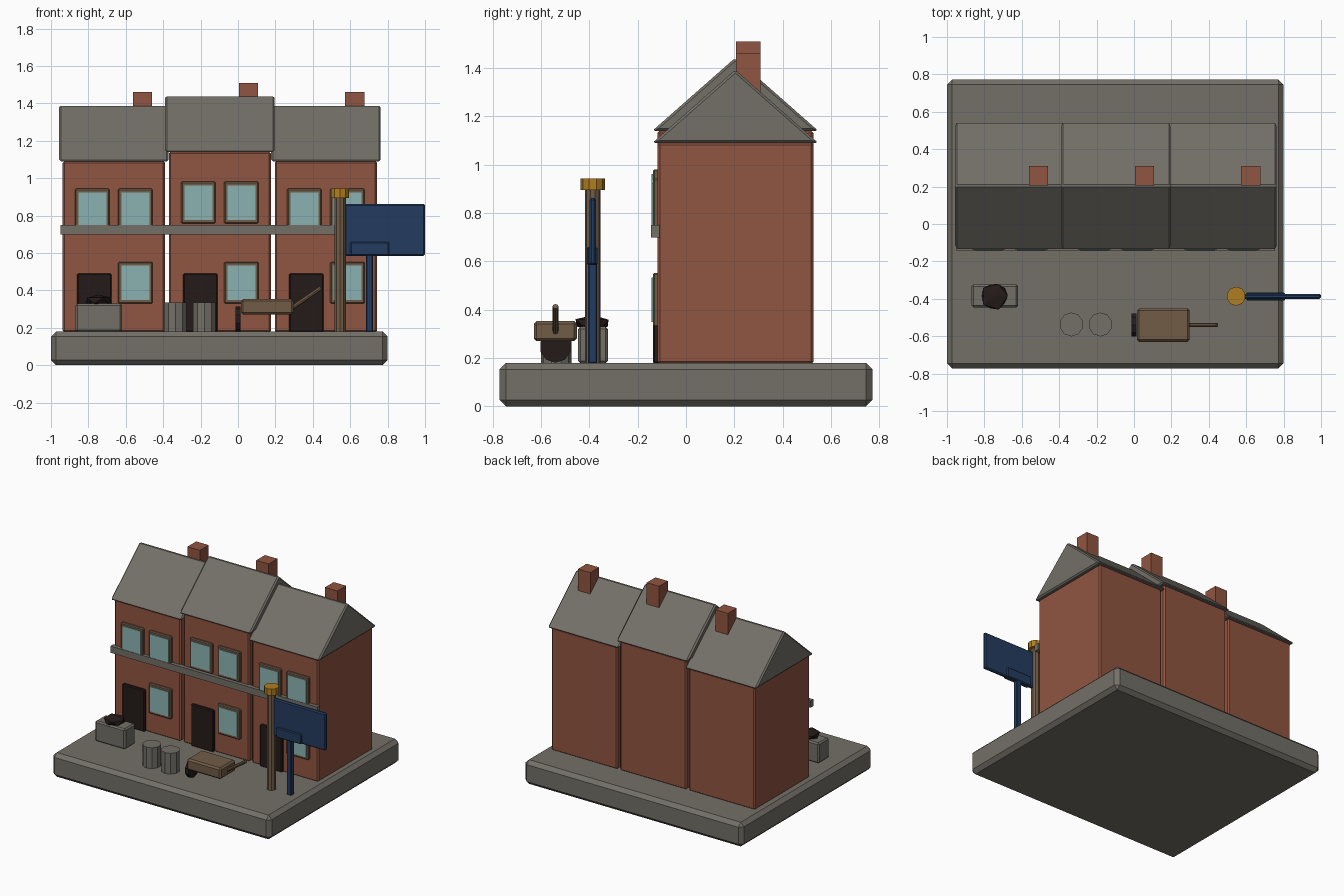
import bpy, bmesh, math, random
from mathutils import Vector

if "Cube" in bpy.data.objects:
    bpy.data.objects.remove(bpy.data.objects["Cube"])

random.seed(4)


def mat(name, rgb):
    m = bpy.data.materials.new(name)
    m.diffuse_color = (*rgb, 1)
    m.use_nodes = True
    m.node_tree.nodes["Principled BSDF"].inputs["Base Color"].default_value = m.diffuse_color
    return m


BRICK = mat("brick red", (0.28, 0.09, 0.052))
STONE = mat("stone gray", (0.172, 0.160, 0.138))
WOOD = mat("timber brown", (0.165, 0.107, 0.062))
GLASS = mat("window blue", (0.26, 0.45, 0.45))
BLACK = mat("soot black", (0.018, 0.011, 0.010))
NAVY = mat("sign navy", (0.017, 0.045, 0.115))
GOLD = mat("lamp gold", (0.43, 0.21, 0.014))


def finish(bm, name, material, bevel=0.0):
    bmesh.ops.recalc_face_normals(bm, faces=bm.faces)
    me = bpy.data.meshes.new(name)
    bm.to_mesh(me)
    bm.free()
    me.materials.append(material)
    ob = bpy.data.objects.new(name, me)
    bpy.context.collection.objects.link(ob)
    if bevel:
        mod = ob.modifiers.new("bevel", 'BEVEL')
        mod.width, mod.segments = bevel, 1
    return ob


def box(name, x, y, z, material, bevel=0.0):
    """Box from (min, max) ranges on each axis."""
    bm = bmesh.new()
    bmesh.ops.create_cube(bm, size=1)
    for v in bm.verts:
        v.co = Vector([(a + b) / 2 + c * (b - a) for (a, b), c in zip((x, y, z), v.co)])
    return finish(bm, name, material, bevel)


def rod(name, p, q, r, material, sides=10):
    """Cylinder running from p to q."""
    p, q = Vector(p), Vector(q)
    bm = bmesh.new()
    bmesh.ops.create_cone(bm, cap_ends=True, segments=sides, radius1=r, radius2=r,
                          depth=(q - p).length)
    ob = finish(bm, name, material)
    ob.location = (p + q) / 2
    ob.rotation_mode = 'QUATERNION'
    ob.rotation_quaternion = (q - p).to_track_quat('Z', 'Y')
    return ob


def gable_roof(name, x0, x1, z):
    bm = bmesh.new()
    profile = [(-0.140, z), (0.548, z), (0.204, z + 0.303)]
    face = bm.faces.new([bm.verts.new((x0, y, h)) for y, h in profile])
    ext = bmesh.ops.extrude_face_region(bm, geom=[face])
    for v in ext["geom"]:
        if isinstance(v, bmesh.types.BMVert):
            v.co.x = x1
    return finish(bm, name, STONE, 0.01)


def window(name, x, z):
    box(name + "_frame", (x - 0.092, x + 0.092), (-0.137, -0.11), (z - 0.112, z + 0.112), WOOD, 0.006)
    box(name + "_glass", (x - 0.075, x + 0.075), (-0.142, -0.135), (z - 0.092, z + 0.092), GLASS)


# Paved base
box("base", (-1, 0.8), (-0.772, 0.772), (0, 0.18), STONE, 0.027)

# Three terraced houses, the middle one taller
for i, lift in enumerate((0, 0.05, 0)):
    cx = -0.664 + 0.567 * i
    n = f"house_{i + 1}_"
    box(n + "walls", (cx - 0.273, cx + 0.273), (-0.118, 0.527), (0.175, 1.092 + lift), BRICK, 0.01)
    gable_roof(n + "roof", cx - 0.293, cx + 0.293, 1.09 + lift)
    box(n + "chimney", (cx + 0.103, cx + 0.205), (0.206, 0.309), (1.2 + lift, 1.46 + lift), BRICK)
    box(n + "door", (cx - 0.196, cx - 0.012), (-0.137, -0.11), (0.178, 0.49), BLACK, 0.006)
    window(n + "lower_window", cx + 0.115, 0.441)
    window(n + "upper_left_window", cx - 0.115, 0.832 + lift * 0.75)
    window(n + "upper_right_window", cx + 0.115, 0.832 + lift * 0.75)

# Stone band across the fronts
box("stone_band", (-0.95, 0.755), (-0.145, -0.11), (0.70, 0.75), STONE)

# Coal bunker with heap
box("coal_bunker", (-0.868, -0.62), (-0.446, -0.323), (0.178, 0.33), STONE, 0.01)
bm = bmesh.new()
bmesh.ops.create_icosphere(bm, subdivisions=1, radius=1)
for v in bm.verts:
    k = random.uniform(0.9, 1.08)
    v.co = Vector((-0.746 + v.co.x * 0.08 * k, -0.385 + v.co.y * 0.08 * k, 0.345 + v.co.z * 0.034 * k))
finish(bm, "coal_heap", BLACK)

# Two dustbins
for i, x in enumerate((-0.335, -0.18)):
    rod(f"dustbin_{i + 1}", (x, -0.537, 0.178), (x, -0.537, 0.335), 0.064, STONE)

# Handcart
box("cart_body", (0.016, 0.298), (-0.63, -0.451), (0.27, 0.354), WOOD, 0.012)
rod("cart_wheel", (-0.014, -0.54, 0.247), (0.014, -0.54, 0.247), 0.066, BLACK)
rod("cart_handle", (0.26, -0.54, 0.287), (0.443, -0.54, 0.414), 0.012, WOOD, 8)

# Lamp post with gold cap
rod("lamp_post", (0.546, -0.386, 0.178), (0.546, -0.386, 0.92), 0.032, WOOD)
rod("lamp_cap", (0.546, -0.386, 0.895), (0.546, -0.386, 0.944), 0.051, GOLD)

# Hanging sign, its lower block and support
box("sign_panel", (0.57, 1.0), (-0.4, -0.373), (0.585, 0.863), NAVY, 0.008)
box("sign_block", (0.6, 0.807), (-0.41, -0.366), (0.585, 0.66), NAVY, 0.006)
box("sign_support", (0.684, 0.722), (-0.405, -0.368), (0.178, 0.6), NAVY, 0.005)
